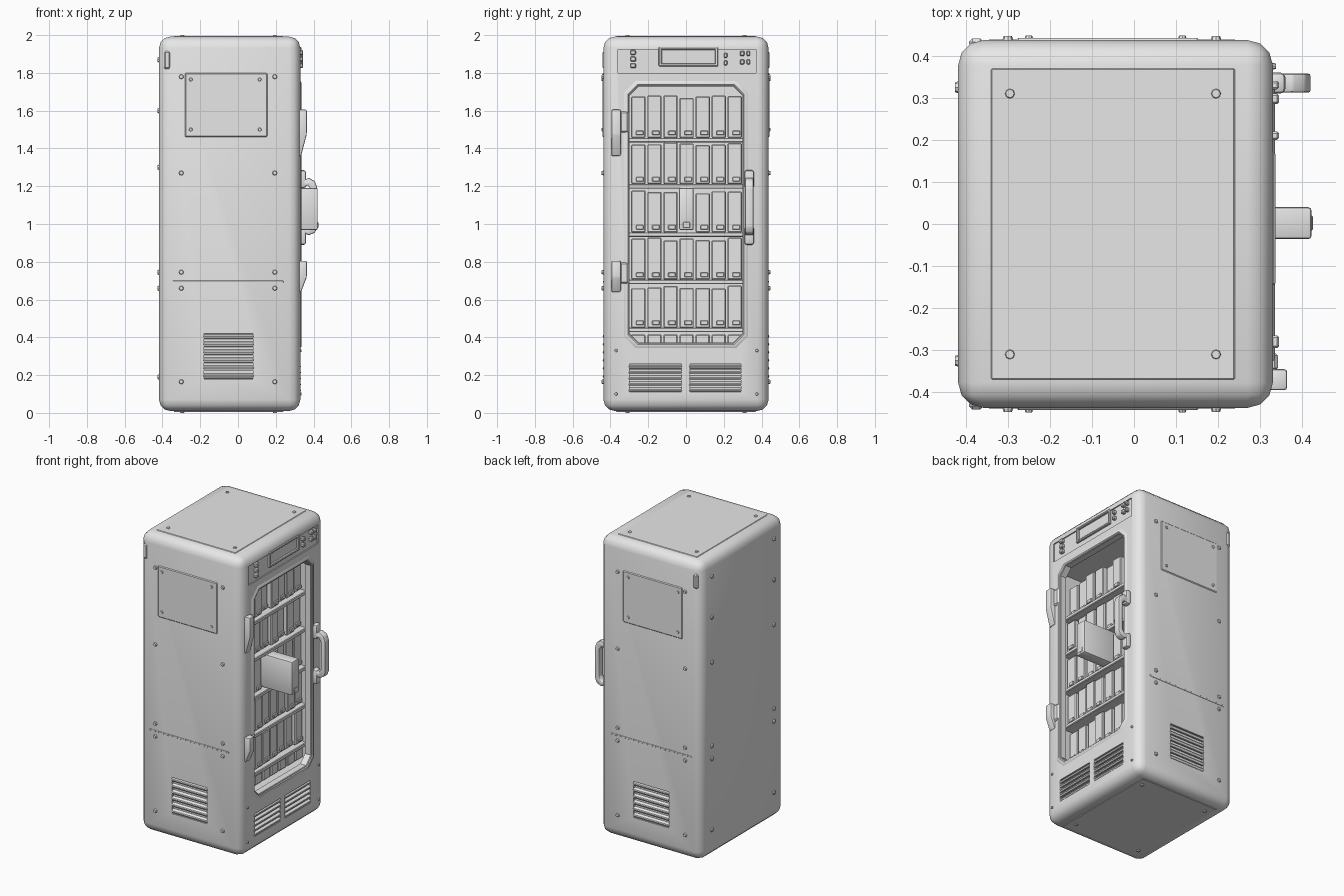
import bpy, bmesh, math, random
from mathutils import Matrix, Vector

if "Cube" in bpy.data.objects:
    bpy.data.objects.remove(bpy.data.objects["Cube"])

random.seed(4)
grey = bpy.data.materials.new("light_grey")
grey.diffuse_color = (0.8, 0.8, 0.8, 1)
grey.use_nodes = True
grey.node_tree.nodes["Principled BSDF"].inputs["Base Color"].default_value = grey.diffuse_color


def finish(name, bm):
    bmesh.ops.recalc_face_normals(bm, faces=bm.faces)
    me = bpy.data.meshes.new(name)
    bm.to_mesh(me)
    bm.free()
    me.shade_smooth()
    me.set_sharp_from_angle(angle=math.radians(35))
    me.materials.append(grey)
    ob = bpy.data.objects.new(name, me)
    bpy.context.collection.objects.link(ob)
    return ob


def boxes(name, specs, bevel=0.0, segs=1, rot=None):
    """One object from several (x0, x1, y0, y1, z0, z1) boxes, each turned about its centre."""
    bm = bmesh.new()
    for x0, x1, y0, y1, z0, z1 in specs:
        c = Vector(((x0 + x1) / 2, (y0 + y1) / 2, (z0 + z1) / 2))
        m = Matrix.Translation(c)
        if rot:
            m = m @ Matrix.Rotation(rot[0], 4, rot[1])
        m = m @ Matrix.Diagonal((abs(x1 - x0), abs(y1 - y0), abs(z1 - z0), 1))
        bmesh.ops.create_cube(bm, size=1, matrix=m)
    if bevel:
        bmesh.ops.bevel(bm, geom=bm.edges[:], offset=bevel, segments=segs,
                        profile=0.5, affect='EDGES', clamp_overlap=True)
    return finish(name, bm)


def octagon(d, x):
    """Door opening outline grown by d, at depth x."""
    y, z0, z1, c = 0.30 + d, 0.37 - d, 1.73 + d, 0.05 + d * 0.4
    pts = [(-y, z0 + c), (-y + c, z0), (y - c, z0), (y, z0 + c),
           (y, z1 - c), (y - c, z1), (-y + c, z1), (-y, z1 - c)]
    return [(x, a, b) for a, b in pts]


def loft(name, loops, cap):
    bm = bmesh.new()
    rings = [[bm.verts.new(p) for p in loop] for loop in loops]
    n = len(rings[0])
    for a, b in zip(rings, rings[1:]):
        for i in range(n):
            j = (i + 1) % n
            bm.faces.new((a[i], a[j], b[j], b[i]))
    if cap:
        bm.faces.new(rings[0])
        bm.faces.new(rings[-1])
    return finish(name, bm)


def prism_y(name, profile, y0, y1, bevel):
    """Extrude an (x, z) profile along y."""
    bm = bmesh.new()
    f = bm.faces.new([bm.verts.new((x, y0, z)) for x, z in profile])
    new = bmesh.ops.extrude_face_region(bm, geom=[f])['geom']
    bmesh.ops.translate(bm, vec=(0, y1 - y0, 0),
                        verts=[v for v in new if isinstance(v, bmesh.types.BMVert)])
    bmesh.ops.bevel(bm, geom=bm.edges[:], offset=bevel, segments=2,
                    profile=0.5, affect='EDGES', clamp_overlap=True)
    return finish(name, bm)


def bolts(name, points, normal, r=0.014, h=0.014):
    bm = bmesh.new()
    q = Vector(normal).to_track_quat('Z', 'Y').to_matrix().to_4x4()
    for p in points:
        bmesh.ops.create_cone(bm, cap_ends=True, segments=8, radius1=r, radius2=r * 0.7,
                              depth=h, matrix=Matrix.Translation(p) @ q)
    return finish(name, bm)


# Cabinet shell
cabinet = boxes("cabinet", [(-0.418, 0.33, -0.437, 0.437, 0.01, 1.992)], 0.06, 3)

# Cutters: interior, door opening, vent pockets, control panel recess
VENT_F = [(-0.30, -0.025), (0.02, 0.29)]
cutters = [
    boxes("interior_cutter", [(-0.06, 0.285, -0.385, 0.385, 0.345, 1.76)]),
    loft("opening_cutter", [octagon(0, 0.2), octagon(0, 0.5)], True),
    boxes("vent_cutter", [(0.308, 0.4, a, b, 0.11, 0.26) for a, b in VENT_F]
          + [(-0.18, 0.08, s * 0.42, s * 0.5, 0.18, 0.42) for s in (-1, 1)]),
    boxes("panel_cutter", [(0.322, 0.4, -0.36, 0.37, 1.80, 1.925)]),
]
for c in cutters:
    mod = cabinet.modifiers.new("cut", 'BOOLEAN')
    mod.object, mod.operation, mod.solver = c, 'DIFFERENCE', 'EXACT'
    bpy.context.view_layer.objects.active = cabinet
    bpy.ops.object.modifier_apply(modifier=mod.name)
for c in cutters:
    bpy.data.objects.remove(c)
cabinet.data.set_sharp_from_angle(angle=math.radians(35))

# Lip around the door opening
loft("door_frame", [octagon(0.03, 0.328), octagon(0.02, 0.335), octagon(0.008, 0.335),
                    octagon(-0.002, 0.325), octagon(-0.002, 0.283)], False)

# Shelves with rows of file boxes
floors = [0.455, 0.71, 0.96, 1.215, 1.46]
boxes("shelves", [(-0.06, 0.235, -0.385, 0.385, z - 0.028, z - 0.004) for z in floors], 0.004)
files, tabs = [], []
for r, z in enumerate(floors):
    for i in range(-4, 5):
        y = 0.003 + i * 0.085
        front = 0.20 + random.uniform(-0.012, 0.012)
        top = z + 0.212 + random.uniform(-0.01, 0.008)
        if r == 2 and i == 0:
            continue
        files.append((-0.04, front, y - 0.038, y + 0.038, z - 0.004, top))
        tabs.append((front - 0.005, front + 0.012, y - 0.012, y + 0.028, z + 0.01, z + 0.034))
boxes("file_boxes", files, 0.005)
boxes("file_tabs", tabs, 0.003)
boxes("bottom_trays", [(-0.04, 0.21, i * 0.085 - 0.035, i * 0.085 + 0.041, 0.345, 0.415)
                       for i in range(-4, 5)], 0.006)

# File box pulled out of the middle shelf
boxes("pulled_file", [(0.16, 0.422, -0.036, 0.04, 0.968, 1.19)], 0.008, 2)
boxes("pulled_file_tab", [(0.415, 0.425, -0.015, 0.02, 0.98, 1.01)], 0.002)

# Grab handle
path = [(0.325, 0.965), (0.375, 0.94), (0.408, 0.955), (0.42, 0.985),
        (0.42, 1.19), (0.408, 1.225), (0.375, 1.245), (0.325, 1.22)]
inner = [(0.325, 1.19), (0.37, 1.205), (0.388, 1.18), (0.388, 1.0), (0.37, 0.975), (0.325, 0.99)]
prism_y("handle", path + inner, 0.312, 0.358, 0.007)
boxes("handle_mounts", [(0.32, 0.36, 0.31, 0.36, 1.19, 1.285),
                        (0.32, 0.36, 0.31, 0.36, 0.89, 0.985)], 0.012, 2)

# Hinges, tapering downwards
for name, z0, z1 in (("upper_hinge", 1.36, 1.615), ("lower_hinge", 0.64, 0.815)):
    h = z1 - z0
    prism_y(name, [(0.32, z0), (0.334, z0), (0.364, z0 + 0.45 * h), (0.364, z1 - 0.01),
                   (0.32, z1 - 0.01)], -0.395, -0.345, 0.007)
    boxes(name + "_plate", [(0.32, 0.342, -0.35, -0.305, z1 - 0.13, z1 - 0.02)], 0.008)

# Control panel: screen frame, screen, buttons
boxes("screen_frame", [(0.318, 0.336, -0.145, 0.17, 1.835, 1.85), (0.318, 0.336, -0.145, 0.17, 1.922, 1.937),
                       (0.318, 0.336, -0.145, -0.128, 1.835, 1.937),
                       (0.318, 0.336, 0.153, 0.17, 1.835, 1.937)], 0.004)
boxes("panel_buttons", [(0.318, 0.345, y, y + w, z, z + 0.026) for y, w, z in
                        ((-0.295, 0.03, 1.895), (-0.295, 0.03, 1.86), (-0.295, 0.03, 1.825),
                         (0.20, 0.02, 1.88), (0.20, 0.02, 1.84), (0.285, 0.025, 1.89),
                         (0.32, 0.02, 1.89), (0.285, 0.025, 1.845), (0.32, 0.02, 1.845))], 0.005)

# Front louvres
boxes("front_louvres", [(0.303, 0.333, a - 0.004, b + 0.004, z - 0.008, z + 0.008)
                        for a, b in VENT_F for z in (0.122, 0.153, 0.185, 0.217, 0.248)],
      0.004, 1, (math.radians(25), 'Y'))

# Parts repeated on both sides
for s, side in ((-1, "left"), (1, "right")):
    boxes(side + "_louvres", [(-0.184, 0.084, s * 0.412, s * 0.44, z - 0.011, z + 0.011)
                              for z in (0.195, 0.237, 0.279, 0.321, 0.363, 0.405)],
          0.005, 1, (math.radians(-25 * s), 'X'))
    boxes(side + "_side_panel", [(-0.28, 0.155, s * 0.43, s * 0.442, 1.46, 1.80)], 0.005)
    boxes(side + "_lower_skirt", [(-0.345, 0.24, s * 0.43, s * 0.4385, 0.69, 0.70)], 0.001)
    bolts(side + "_side_bolts", [(x, s * 0.44, z) for x in (-0.30, 0.195)
                                 for z in (0.165, 0.66, 0.745, 1.27, 1.78)], (0, s, 0))
    bolts(side + "_panel_bolts", [(x, s * 0.443, z) for x in (-0.25, 0.115)
                                  for z in (1.5, 1.765)], (0, s, 0), 0.011, 0.01)
    boxes(side + "_corner_clip", [(-0.392, -0.358, s * 0.42, s * 0.441, 1.82, 1.915)], 0.008)

# Back bolts and front corner bolts
bolts("back_bolts", [(-0.42, y, z) for y in (-0.325, 0.325)
                     for z in (0.19, 0.66, 0.745, 1.3, 1.6, 1.87)], (-1, 0, 0), 0.016, 0.012)
bolts("front_bolts", [(0.332, y, z) for y in (-0.37, 0.375) for z in (0.1, 0.33)],
      (1, 0, 0), 0.009, 0.01)

# Lid and base plates with bolts
boxes("lid_plate", [(-0.34, 0.24, -0.37, 0.37, 1.985, 1.995)], 0.003)
boxes("base_plate", [(-0.34, 0.24, -0.37, 0.37, 0.006, 0.014)], 0.002)
corners = [(x, y) for x in (-0.295, 0.195) for y in (-0.31, 0.31)]
bolts("lid_bolts", [(x, y, 1.994) for x, y in corners], (0, 0, 1), 0.014, 0.012)
bolts("base_bolts", [(x, y, 0.006) for x, y in corners], (0, 0, -1), 0.014, 0.012)
